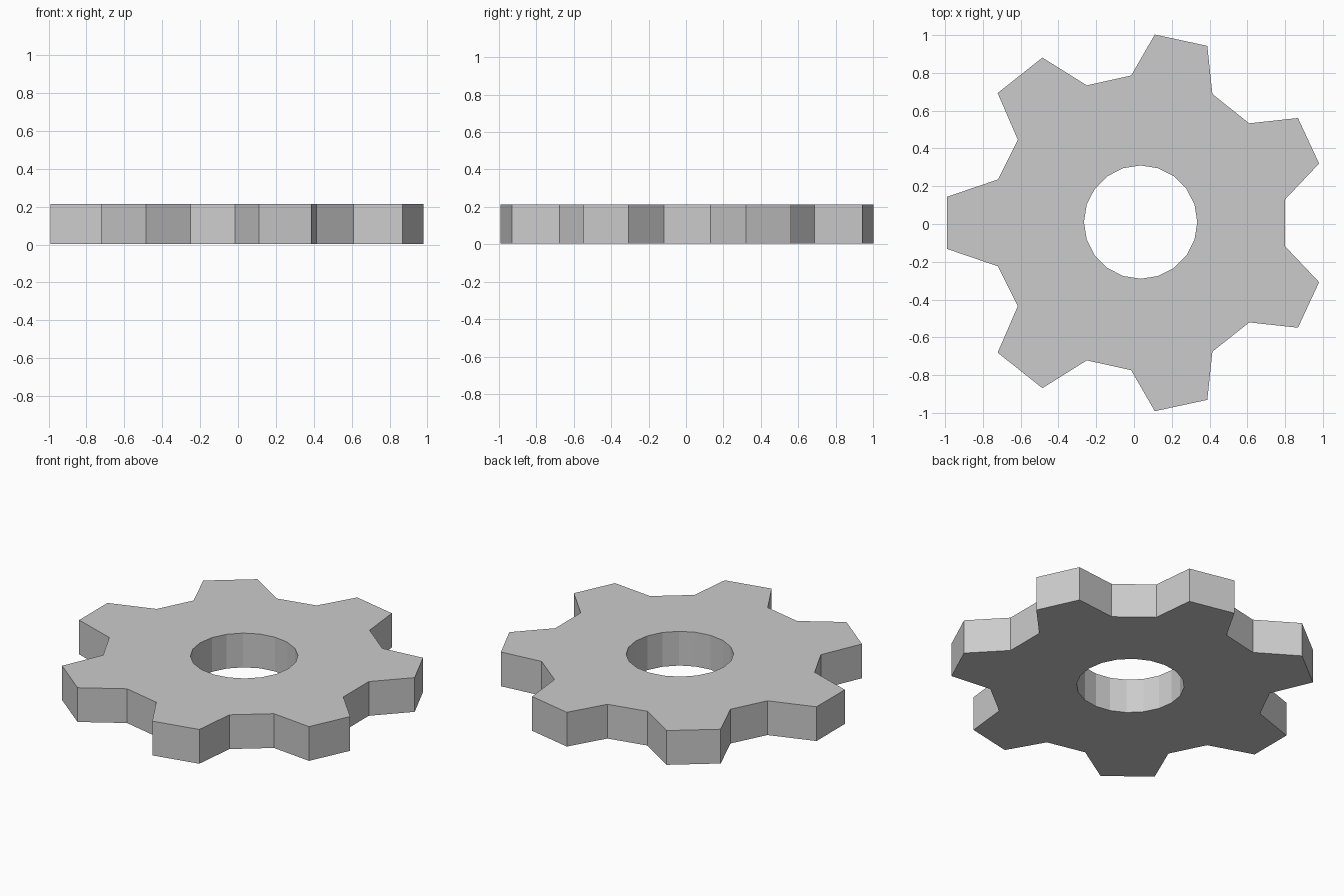
import bpy, bmesh, math

if "Cube" in bpy.data.objects:
    bpy.data.objects.remove(bpy.data.objects["Cube"])

Z0, Z1 = 0.003, 0.214
MID_Y = 0.006
HOLE_C, HOLE_R, HOLE_SIDES = (0.035, 0.01), 0.30, 20

# Upper half of the seven-tooth outline, measured from the mid line
half = [(0.80, 0.124), (0.98, 0.314), (0.868, 0.555), (0.61, 0.527),
        (0.415, 0.682), (0.388, 0.937), (0.11, 0.997), (-0.015, 0.78),
        (-0.25, 0.728), (-0.485, 0.875), (-0.722, 0.687), (-0.615, 0.44),
        (-0.72, 0.23), (-0.99, 0.138)]
outline = [(x, MID_Y + y) for x, y in half]
outline += [(x, MID_Y - y) for x, y in reversed(half)]

# Round bore
bore = []
for i in range(HOLE_SIDES):
    a = math.pi / 2 + math.tau * i / HOLE_SIDES
    bore.append((HOLE_C[0] + HOLE_R * math.cos(a),
                 HOLE_C[1] + HOLE_R * math.sin(a)))


def add_loop(bm, points):
    verts = [bm.verts.new((x, y, Z0)) for x, y in points]
    return [bm.edges.new((v, verts[(i + 1) % len(verts)]))
            for i, v in enumerate(verts)]


# Gear plate: fill between the two loops, then extrude upward
bm = bmesh.new()
edges = add_loop(bm, outline) + add_loop(bm, bore)
bmesh.ops.triangle_fill(bm, edges=edges, use_beauty=True, use_dissolve=False,
                        normal=(0, 0, 1))
ext = bmesh.ops.extrude_face_region(bm, geom=bm.faces[:], use_keep_orig=True)
top = [g for g in ext["geom"] if isinstance(g, bmesh.types.BMVert)]
bmesh.ops.translate(bm, verts=top, vec=(0, 0, Z1 - Z0))
bmesh.ops.recalc_face_normals(bm, faces=bm.faces[:])

mesh = bpy.data.meshes.new("gear")
bm.to_mesh(mesh)
bm.free()
gear = bpy.data.objects.new("gear", mesh)
bpy.context.collection.objects.link(gear)
